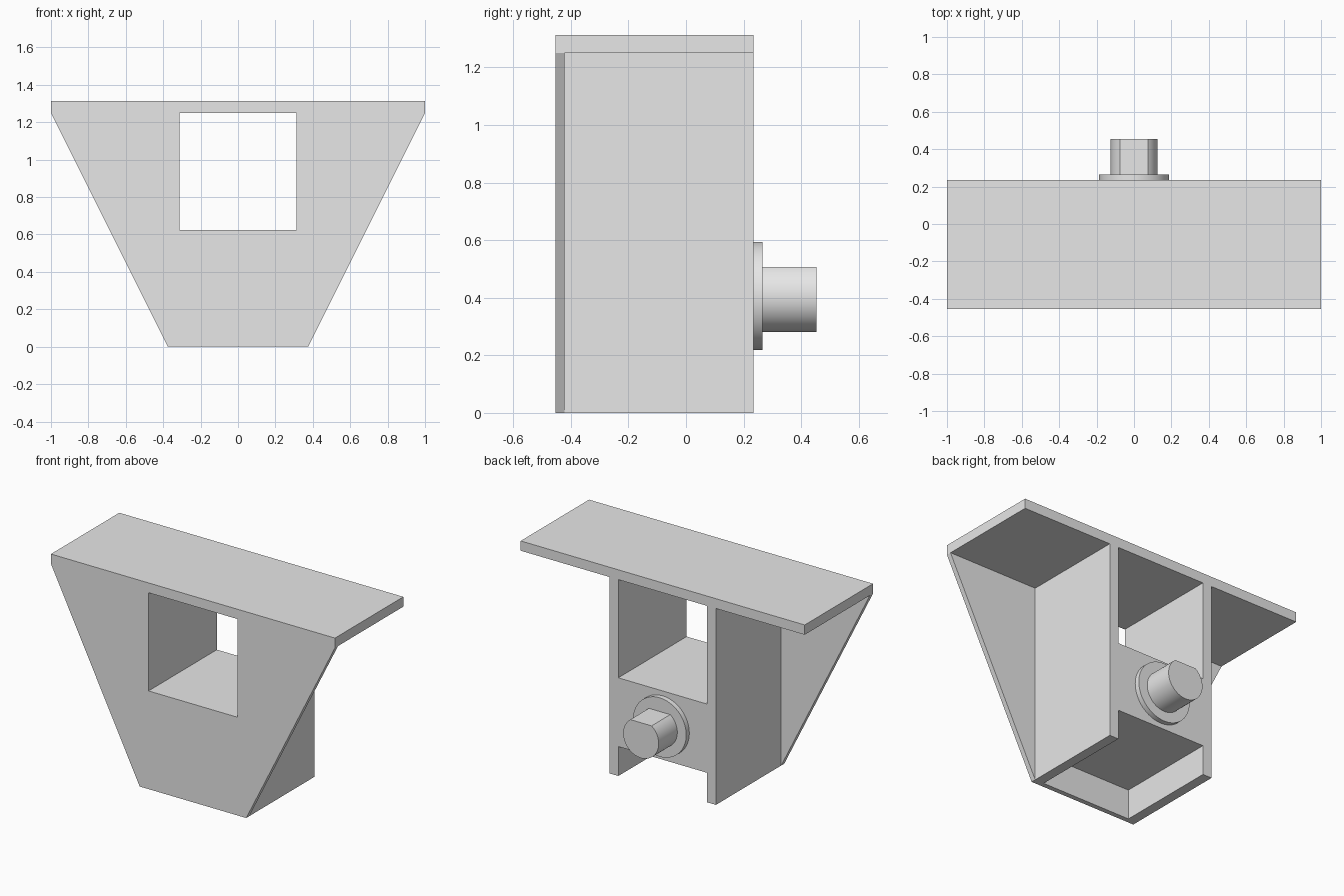
import bpy
import bmesh
from math import asin, cos, pi, sin

U = 1 / 32                       # design module
FRONT, BACK = -14.5 * U, 7.5 * U
TOP, SHELF = 40 * U, 20 * U      # underside of the slab, top of the cross block
AXLE_Z = 13 * U

cube = bpy.data.objects.get("Cube")
if cube:
    bpy.data.objects.remove(cube, do_unlink=True)

grey = bpy.data.materials.new("plain grey")
grey.use_nodes = True
grey.diffuse_color = (0.8, 0.8, 0.8, 1)
grey.node_tree.nodes["Principled BSDF"].inputs["Base Color"].default_value = (0.8, 0.8, 0.8, 1)


def prism(name, profile, y0, y1):
    """Extrude an (x, z) outline from y0 to y1."""
    bm = bmesh.new()
    face = bm.faces.new([bm.verts.new((x, y0, z)) for x, z in profile])
    new = bmesh.ops.extrude_face_region(bm, geom=[face])["geom"]
    bmesh.ops.translate(bm, vec=(0, y1 - y0, 0),
                        verts=[v for v in new if isinstance(v, bmesh.types.BMVert)])
    bmesh.ops.recalc_face_normals(bm, faces=bm.faces)
    mesh = bpy.data.meshes.new(name)
    bm.to_mesh(mesh)
    bm.free()
    mesh.materials.append(grey)
    obj = bpy.data.objects.new(name, mesh)
    bpy.context.collection.objects.link(obj)
    return obj


def box(name, x0, x1, z0, z1, y0=FRONT, y1=BACK):
    return prism(name, [(x0, z0), (x1, z0), (x1, z1), (x0, z1)], y0, y1)


def activate(obj):
    bpy.ops.object.select_all(action="DESELECT")
    obj.select_set(True)
    bpy.context.view_layer.objects.active = obj


# Tapered front plate, notched for the window that the slab closes
half = [(12 * U, 0), (1, TOP), (10 * U, TOP), (10 * U, SHELF)]
plate = prism("bracket_body", half + [(-x, z) for x, z in reversed(half)], FRONT, FRONT + U)

# Slab, side walls and cross block are fused into the plate
parts = [box("top_slab", -1, 1, TOP, TOP + 2 * U),
         box("left_wall", 10 * U, 12 * U, 0, TOP),
         box("right_wall", -12 * U, -10 * U, 0, TOP),
         box("cross_block", -10 * U, 10 * U, 6 * U, SHELF)]
activate(plate)
for part in parts:
    mod = plate.modifiers.new(part.name, "BOOLEAN")
    mod.operation, mod.solver, mod.object = "UNION", "EXACT", part
    bpy.ops.object.modifier_apply(modifier=mod.name)
    bpy.data.objects.remove(part, do_unlink=True)

# Merge coplanar faces left by the union
bm = bmesh.new()
bm.from_mesh(plate.data)
bmesh.ops.remove_doubles(bm, verts=bm.verts, dist=1e-5)
bmesh.ops.dissolve_limit(bm, angle_limit=0.01, verts=bm.verts, edges=bm.edges)
bm.to_mesh(plate.data)
bm.free()


def arc(radius, start, sweep, steps):
    return [(radius * cos(start + sweep * i / steps),
             AXLE_Z + radius * sin(start + sweep * i / steps)) for i in range(steps + 1)]


# Round collar and a shaft with a flat on top
collar = prism("shaft_collar", arc(6 * U, 0, 2 * pi, 64)[:-1], BACK, BACK + U)
flat = asin(0.8)
shaft = prism("flatted_shaft", arc(4 * U, pi - flat, pi + 2 * flat, 48), BACK + U, BACK + 7 * U)
for obj in (collar, shaft):
    activate(obj)
    bpy.ops.object.shade_smooth_by_angle(angle=pi / 6)
